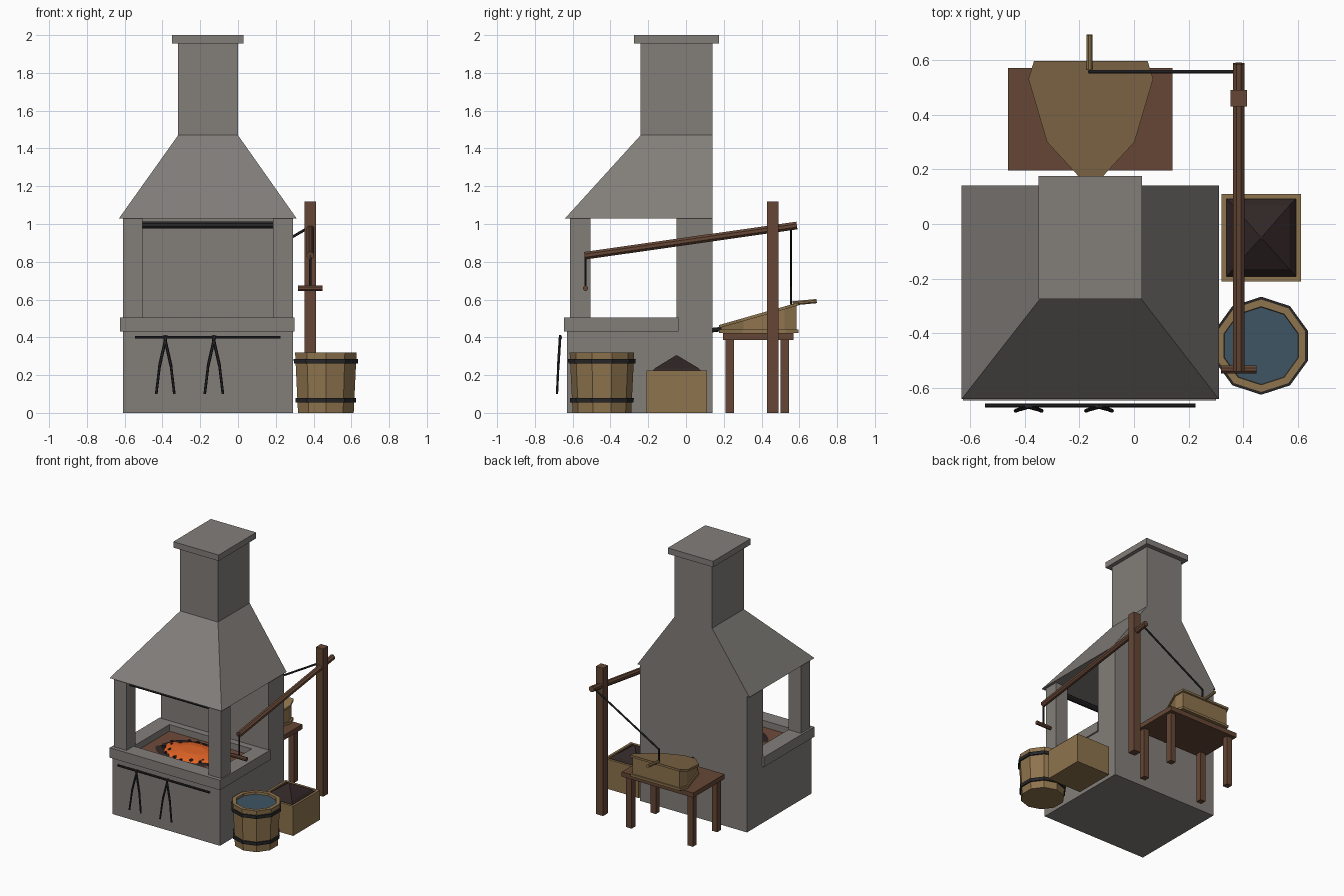
import bpy, bmesh, math, random
from mathutils import Vector

if "Cube" in bpy.data.objects:
    bpy.data.objects.remove(bpy.data.objects["Cube"])

random.seed(4)


def mat(name, r, g, b):
    m = bpy.data.materials.new(name)
    m.diffuse_color = (r, g, b, 1)
    m.use_nodes = True
    m.node_tree.nodes["Principled BSDF"].inputs["Base Color"].default_value = m.diffuse_color
    return m


STONE = mat("grey stone", .225, .21, .195)
TAN = mat("light wood", .27, .172, .075)
BROWN = mat("dark wood", .13, .062, .036)
IRON = mat("black iron", .02, .02, .022)
COAL = mat("coal", .03, .019, .019)
WATER = mat("water", .05, .09, .13)
EMBER = mat("glowing ember", .78, .13, .02)
CLAY = mat("fired clay", .155, .068, .042)


def finish(name, bm, *mats):
    bmesh.ops.recalc_face_normals(bm, faces=bm.faces[:])
    me = bpy.data.meshes.new(name)
    bm.to_mesh(me)
    bm.free()
    for m in mats:
        me.materials.append(m)
    ob = bpy.data.objects.new(name, me)
    bpy.context.collection.objects.link(ob)
    return ob


def loft(name, rings, m, cap_start=True, cap_end=True):
    """Skin a list of equal-length point rings."""
    bm = bmesh.new()
    vs = [[bm.verts.new(p) for p in r] for r in rings]
    n = len(rings[0])
    for a, b in zip(vs, vs[1:]):
        for i in range(n):
            j = (i + 1) % n
            bm.faces.new((a[i], a[j], b[j], b[i]))
    if cap_start:
        bm.faces.new(vs[0])
    if cap_end:
        bm.faces.new(vs[-1])
    return finish(name, bm, m)


def rect(x0, x1, y0, y1, z):
    return [(x0, y0, z), (x1, y0, z), (x1, y1, z), (x0, y1, z)]


def box(name, x0, x1, y0, y1, z0, z1, m):
    return loft(name, [rect(x0, x1, y0, y1, z0), rect(x0, x1, y0, y1, z1)], m)


def rod(name, a, b, r, m, sides=8):
    a, b = Vector(a), Vector(b)
    d = (b - a).normalized()
    u = d.cross(Vector((0, 0, 1)) if abs(d.z) < .9 else Vector((1, 0, 0))).normalized()
    v = d.cross(u)
    ang = [math.tau * (i + .5) / sides for i in range(sides)]
    return loft(name, [[p + r * (math.cos(t) * u + math.sin(t) * v) for t in ang]
                       for p in (a, b)], m)


def ring(cx, cy, r, z, n=10, start=math.pi / 2):
    return [(cx + r * math.cos(start + math.tau * i / n),
             cy + r * math.sin(start + math.tau * i / n), z) for i in range(n)]


# Stone forge: base, back wall, raised rim and front posts
box("forge_base", -.61, .29, -.63, .14, 0, .43, STONE)
box("back_wall", -.61, .29, -.05, .14, .43, 1.03, STONE)
O, I = (-.625, .30, -.645, -.04), (-.505, .185, -.53, -.10)
loft("hearth_rim", [rect(*O, .43), rect(*O, .505), rect(*I, .505), rect(*I, .43)],
     STONE, False, False)
for side, x in (("left", -.61), ("right", .185)):
    box(f"{side}_post", x, x + .105, -.615, -.505, .505, 1.03, STONE)
rod("lintel_bar", (-.505, -.56, .994), (.185, -.56, .994), .02, IRON)

# Hood and chimney
loft("hood", [rect(-.63, .31, -.64, .14, 1.03), rect(-.317, 0, -.24, .14, 1.47)], STONE)
box("chimney", -.317, 0, -.24, .14, 1.47, 1.96, STONE)
box("chimney_cap", -.35, .03, -.275, .175, 1.955, 2, STONE)

# Fire bed: clay floor, ragged coal patch, glowing mound, loose lumps
box("hearth_floor", -.505, .185, -.53, -.10, .43, .455, CLAY)


def ragged(rx, ry, z, jitter, n=28):
    out = []
    for i in range(n):
        t, k = math.tau * i / n, 1 + random.uniform(-jitter, jitter)
        out.append((-.16 + rx * k * math.cos(t), -.31 + ry * k * math.sin(t), z))
    return out


loft("coal_bed", [ragged(.27, .175, .455, .09), ragged(.25, .16, .464, .09)], COAL)
loft("embers", [ragged(.235, .15, .462, .08), ragged(.2, .13, .474, .06),
                ragged(.1, .065, .486, .05)], EMBER)
bm = bmesh.new()
for i in range(20):
    t, k = math.tau * i / 20 + random.uniform(-.1, .1), random.uniform(.8, 1.05)
    s = random.uniform(.009, .017)
    new = bmesh.ops.create_icosphere(bm, subdivisions=1, radius=s)["verts"]
    bmesh.ops.translate(bm, verts=new, vec=(-.16 + .225 * k * math.cos(t),
                                            -.31 + .145 * k * math.sin(t), .468))
finish("coal_lumps", bm, COAL)

# Tool rail with two pairs of tongs
rod("tool_rail", (-.545, -.663, .40), (.225, -.663, .40), .008, IRON)
for n, x in enumerate((-.385, -.128)):
    for s in (-1, 1):
        rod(f"tong_{n}_arm", (x - s * .006, -.666, .41), (x + s * .03, -.676, .25), .008, IRON, 6)
        rod(f"tong_{n}_jaw", (x + s * .03, -.676, .25), (x + s * .048, -.683, .10), .007, IRON, 6)

# Water bucket with iron hoops
bx, by = .465, -.445
loft("bucket", [ring(bx, by, r, z) for r, z in
                ((.155, 0), (.171, .32), (.143, .32), (.138, .27))], TAN, True, False)
loft("bucket_water", [ring(bx, by, .141, .295), ring(bx, by, .141, .303)], WATER)
for z in (.055, .262):
    r = .155 + .05 * z
    loft("bucket_hoop", [ring(bx, by, a, b) for a, b in
                         ((r, z), (r + .01, z), (r + .011, z + .024), (r + .001, z + .024))],
         IRON, False, False)

# Coal box
O, I = (.32, .61, -.21, .11), (.338, .592, -.192, .092)
loft("coal_box", [rect(*O, 0), rect(*O, .225), rect(*I, .225), rect(*I, .17)],
     TAN, True, False)
loft("coal_heap", [rect(*I, .205), rect(.362, .568, -.165, .068, .236),
                   rect(.462, .468, -.053, -.047, .305)], COAL)

# Table
box("table_top", -.46, .14, .195, .57, .387, .423, BROWN)
for x in (-.44, .075):
    for y in (.21, .50):
        box("table_leg", x, x + .045, y, y + .045, 0, .39, BROWN)

# Bellows: pear-shaped boards with a wedge body between them
HALF = [(.045, .175), (.16, .30), (.228, .53), (.208, .595)]


def slope(y):
    return .458 + (y - .175) * .285


def pear(k, zf, cx=-.158):
    pts = [(cx + k * w, y) for w, y in HALF] + [(cx - k * w, y) for w, y in HALF[::-1]]
    return [(x, .385 + (y - .385) * k, zf(y)) for x, y in pts]


loft("bellows_bottom", [pear(1, lambda y: .423), pear(1, lambda y: .441)], TAN)
loft("bellows_body", [pear(.95, lambda y: .441), pear(.95, slope)], TAN)
loft("bellows_top", [pear(1, lambda y: slope(y) - .009), pear(1, lambda y: slope(y) + .007)], TAN)
rod("bellows_handle", (-.162, .565, .58), (-.162, .692, .592), .012, TAN)
rod("bellows_nozzle", (-.158, .12, .436), (-.158, .20, .445), .013, IRON)

# Pump post, rocking arm, linkage and hand pull
box("pump_post", .353, .413, .43, .49, 0, 1.12, BROWN)
rod("pump_arm", (.383, -.537, .832), (.383, .587, .992), .022, BROWN)
rod("link_rod", (.375, .556, .982), (-.162, .556, .67), .007, IRON, 6)
rod("link_drop", (-.162, .556, .675), (-.162, .556, .575), .007, IRON, 6)
rod("pull_rod", (.383, -.532, .835), (.383, -.532, .66), .007, IRON, 6)
rod("pull_grip", (.318, -.532, .66), (.447, -.532, .66), .015, BROWN)
